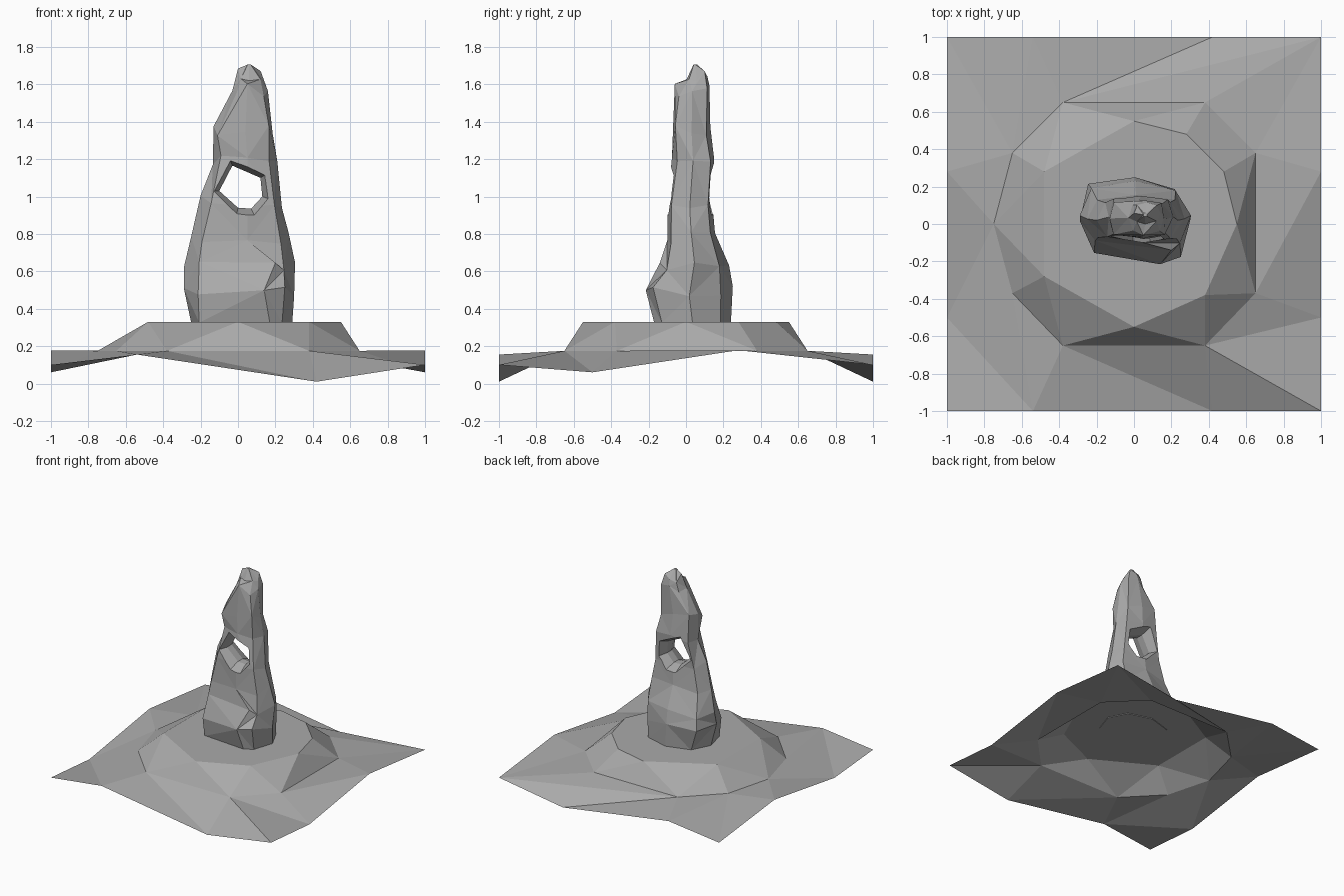
import bpy, bmesh, math, random
from mathutils import Vector
from mathutils.geometry import delaunay_2d_cdt

cube = bpy.data.objects.get("Cube")
if cube:
    bpy.data.objects.remove(cube, do_unlink=True)
random.seed(4)

stone = bpy.data.materials.new("stone_grey")
stone.use_nodes = True
GREY = (0.4, 0.4, 0.4, 1)
stone.diffuse_color = GREY
stone.node_tree.nodes["Principled BSDF"].inputs["Base Color"].default_value = GREY


def make(name, verts, faces):
    bm = bmesh.new()
    vs = [bm.verts.new(v) for v in verts]
    for f in faces:
        bm.faces.new([vs[i] for i in f])
    bmesh.ops.recalc_face_normals(bm, faces=bm.faces)
    mesh = bpy.data.meshes.new(name)
    bm.to_mesh(mesh)
    bm.free()
    mesh.materials.append(stone)
    obj = bpy.data.objects.new(name, mesh)
    bpy.context.collection.objects.link(obj)
    return obj


def loft(rings):
    """Triangulated skin through equal rings, capped at both ends."""
    n = len(rings[0])
    verts = [p for r in rings for p in r]
    faces = [list(range(n)), list(range(len(verts) - n, len(verts)))]
    for k in range(len(rings) - 1):
        for i in range(n):
            a, b = k * n + i, k * n + (i + 1) % n
            c, d = b + n, a + n
            faces += [(a, b, c), (a, c, d)] if (i + k) % 2 else [(a, b, d), (b, c, d)]
    return verts, faces


# Terrain: opposite edges of the square share one height profile so it tiles
NEAR, SIDE = ((-.54, .155), (.42, .01)), ((-.5, .06), (.28, .178))
CORNER, FOOT, TOP = .1, .175, .33
edge = [(-1, -1, CORNER)] + [(x, -1, z) for x, z in NEAR]
edge += [(1, -1, CORNER)] + [(1, y, z) for y, z in SIDE]
edge += [(1, 1, CORNER)] + [(x, 1, z) for x, z in reversed(NEAR)]
edge += [(-1, 1, CORNER)] + [(-1, y, z) for y, z in reversed(SIDE)]
foot = [(x, y, FOOT) for x, y in ((-.38, -.65), (.38, -.65), (.65, -.37), (.65, .38),
        (.38, .65), (-.38, .65), (-.65, .38), (-.75, 0), (-.65, -.37))]
rim = [(x, y, TOP) for x, y in ((0, -.55), (.38, -.38), (.55, 0), (.48, .28),
       (.28, .48), (0, .55), (-.48, .28), (-.48, -.28))]
points, links = [], []
for loop in (edge, foot, rim):
    s, n = len(points), len(loop)
    points += loop
    links += [(s + i, s + (i + 1) % n) for i in range(n)]
links.append((points.index((-.38, .65, FOOT)), points.index((1, 1, CORNER))))
links.append((points.index((-.38, -.65, FOOT)), points.index((.42, -1, .01))))
flat, _, tris, origin, _, _ = delaunay_2d_cdt(
    [Vector(p[:2]) for p in points], links, [], 1, 1e-5)
terrain = make("terrain", [points[o[0]] for o in origin], tris)
if sum(p.normal.z for p in terrain.data.polygons) < 0:
    terrain.data.flip_normals()

# Rock spire: height, left, right, front, back, front ridge x
LEVELS = ((.325, -.25, .29, -.17, .24, .17), (.49, -.29, .30, -.215, .25, .14),
          (.62, -.29, .305, -.14, .23, .2), (.78, -.25, .27, -.1, .155, .05),
          (.97, -.2, .235, -.1, .14, .05), (1.2, -.135, .21, -.075, .15, .05),
          (1.36, -.13, .185, -.07, .13, .04), (1.57, -.03, .16, -.06, .125, .05),
          (1.65, .0, .14, .0, .115, .06), (1.705, .05, .07, .04, .06, .06))
rings = []
for k, (z, x0, x1, y0, y1, fx) in enumerate(LEVELS):
    mx, my = (x0 + x1) / 2, (y0 + y1) / 2
    wobble = .0 if k in (0, len(LEVELS) - 1) else .035
    ring = []
    for i in range(8):
        a = math.tau * i / 8
        cx, cy = math.cos(a), math.sin(a)
        if i % 2:
            stretch = 1.12 + random.uniform(-.12, .12)
            cx, cy = cx * stretch, cy * stretch
        x, y = mx + cx * (x1 - x0) / 2, my + cy * (y1 - y0) / 2
        ring.append((fx if i == 6 else x, y, z + random.uniform(-wobble, wobble)))
    rings.append(ring)
rock = make("rock_spire", *loft(rings))

# Window worn through the spire, flared towards both faces
HOLE = ((-.1, 1.03), (-.03, 1.165), (.12, 1.1), (.13, 1.0), (.07, .935), (0, .94))
rings = [[(.02 + (x - .02) * s, y, 1.04 + (z - 1.04) * s) for x, z in HOLE]
         for y, s in ((-.2, 1.7), (.0, 1), (.06, 1), (.3, 2.0))]
cutter = make("window_cutter", *loft(rings))
cutter.hide_render = True
cut = rock.modifiers.new("window", "BOOLEAN")
cut.operation, cut.solver, cut.object = "DIFFERENCE", "EXACT", cutter
graph = bpy.context.evaluated_depsgraph_get()
worn = bpy.data.meshes.new_from_object(rock.evaluated_get(graph))
rock.modifiers.clear()
rock.data = worn
bpy.data.objects.remove(cutter, do_unlink=True)
